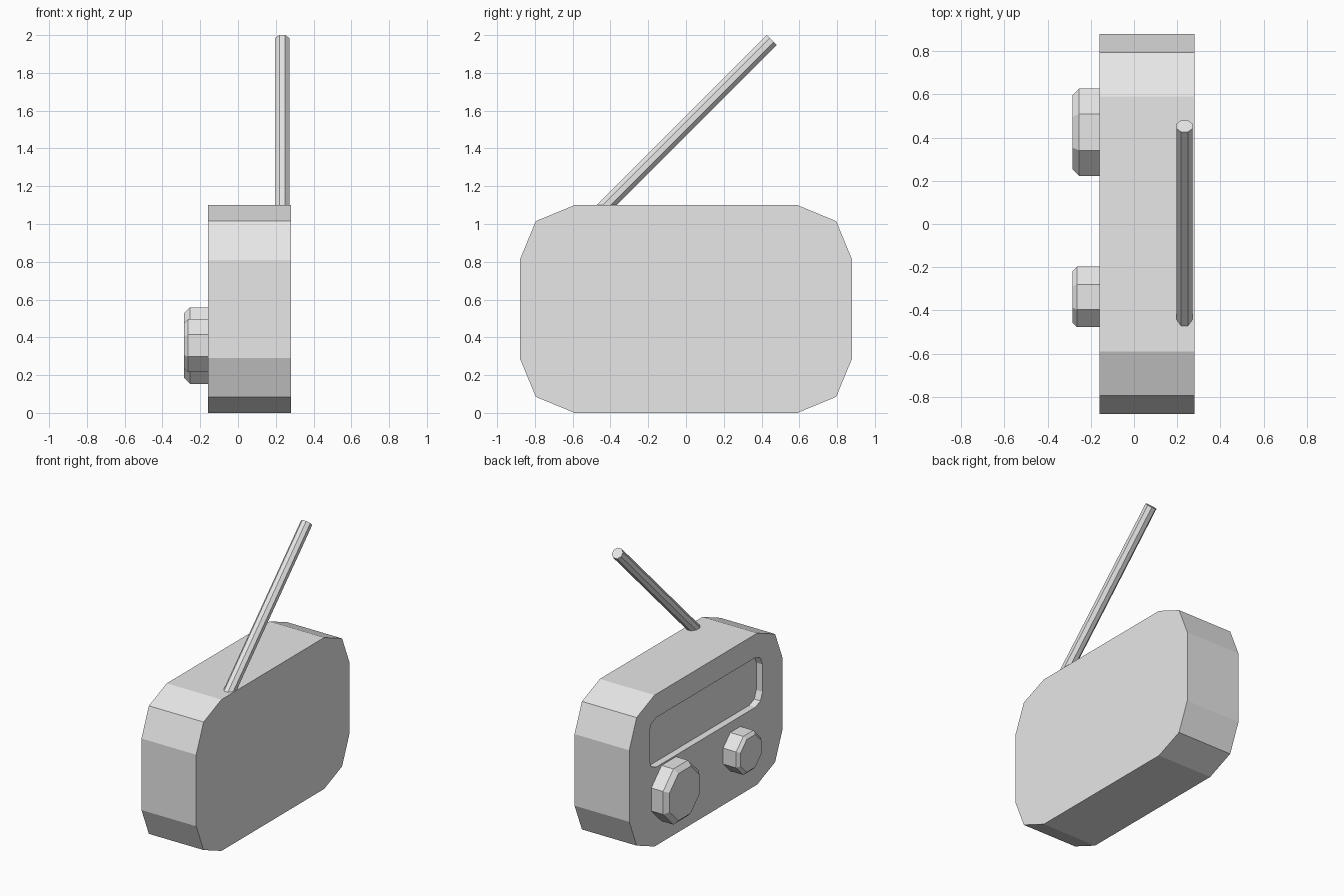
import bpy, bmesh
from math import pi, sin, cos, sqrt
from mathutils import Vector, Matrix

cube = bpy.data.objects.get("Cube")
if cube:
    bpy.data.objects.remove(cube)

grey = bpy.data.materials.new("light_grey")
grey.use_nodes = True
grey.diffuse_color = (0.8, 0.8, 0.8, 1)
grey.node_tree.nodes["Principled BSDF"].inputs["Base Color"].default_value = (0.8, 0.8, 0.8, 1)


def rounded_loop(x, y_half, z_low, z_high, radius, steps=2):
    """Rounded rectangle lying across the x axis."""
    zc, z_half = (z_low + z_high) / 2, (z_high - z_low) / 2
    points = []
    for corner, (sy, sz) in enumerate([(1, 1), (-1, 1), (-1, -1), (1, -1)]):
        for i in range(steps + 1):
            a = (corner + i / steps) * pi / 2
            points.append(Vector((x, sy * (y_half - radius) + radius * cos(a),
                                  zc + sz * (z_half - radius) + radius * sin(a))))
    return points


def octagon_loop(x, y, z, apothem):
    """Octagon with flat top and sides, lying across the x axis."""
    r = apothem / cos(pi / 8)
    angles = [pi / 8 + i * pi / 4 for i in range(8)]
    return [Vector((x, y + r * cos(a), z + r * sin(a))) for a in angles]


def loft(name, loops, matrix=Matrix()):
    """Skin a row of matching loops and cap both ends."""
    bm = bmesh.new()
    rings = [[bm.verts.new(matrix @ p) for p in loop] for loop in loops]
    for a, b in zip(rings, rings[1:]):
        for i in range(len(a)):
            j = (i + 1) % len(a)
            bm.faces.new((a[i], a[j], b[j], b[i]))
    bm.faces.new(rings[0])
    bm.faces.new(rings[-1])
    bmesh.ops.recalc_face_normals(bm, faces=bm.faces)
    mesh = bpy.data.meshes.new(name)
    bm.to_mesh(mesh)
    bm.free()
    mesh.materials.append(grey)
    obj = bpy.data.objects.new(name, mesh)
    bpy.context.collection.objects.link(obj)
    return obj


# Case with a sunken display panel
FACE = -0.16
loft("radio_case", [
    rounded_loop(0.28, 0.88, 0, 1.1, 0.29),
    rounded_loop(FACE, 0.88, 0, 1.1, 0.29),
    rounded_loop(FACE, 0.65, 0.57, 0.93, 0.08),
    rounded_loop(FACE + 0.05, 0.65, 0.57, 0.93, 0.08),
])

# Dials with chamfered rims
for name, y, radius, rim in [("large_dial", 0.425, 0.202, 0.031),
                             ("small_dial", -0.338, 0.14, 0.021)]:
    loft(name, [
        octagon_loop(FACE + 0.01, y, 0.356, radius),
        octagon_loop(-0.286 + rim, y, 0.356, radius),
        octagon_loop(-0.286, y, 0.356, radius - rim),
    ])

# Antenna rod, leaning at 45 degrees and rooted in the top of the case
root, tip = Vector((0.234, -0.46, 1.06)), Vector((0.234, 0.4535, 1.9735))
turn = (tip - root).to_track_quat('X', 'Y').to_matrix().to_4x4()
length = (tip - root).length
loft("antenna", [octagon_loop(0, 0, 0, 0.0375), octagon_loop(length, 0, 0, 0.0375)],
     Matrix.Translation(root) @ turn)
